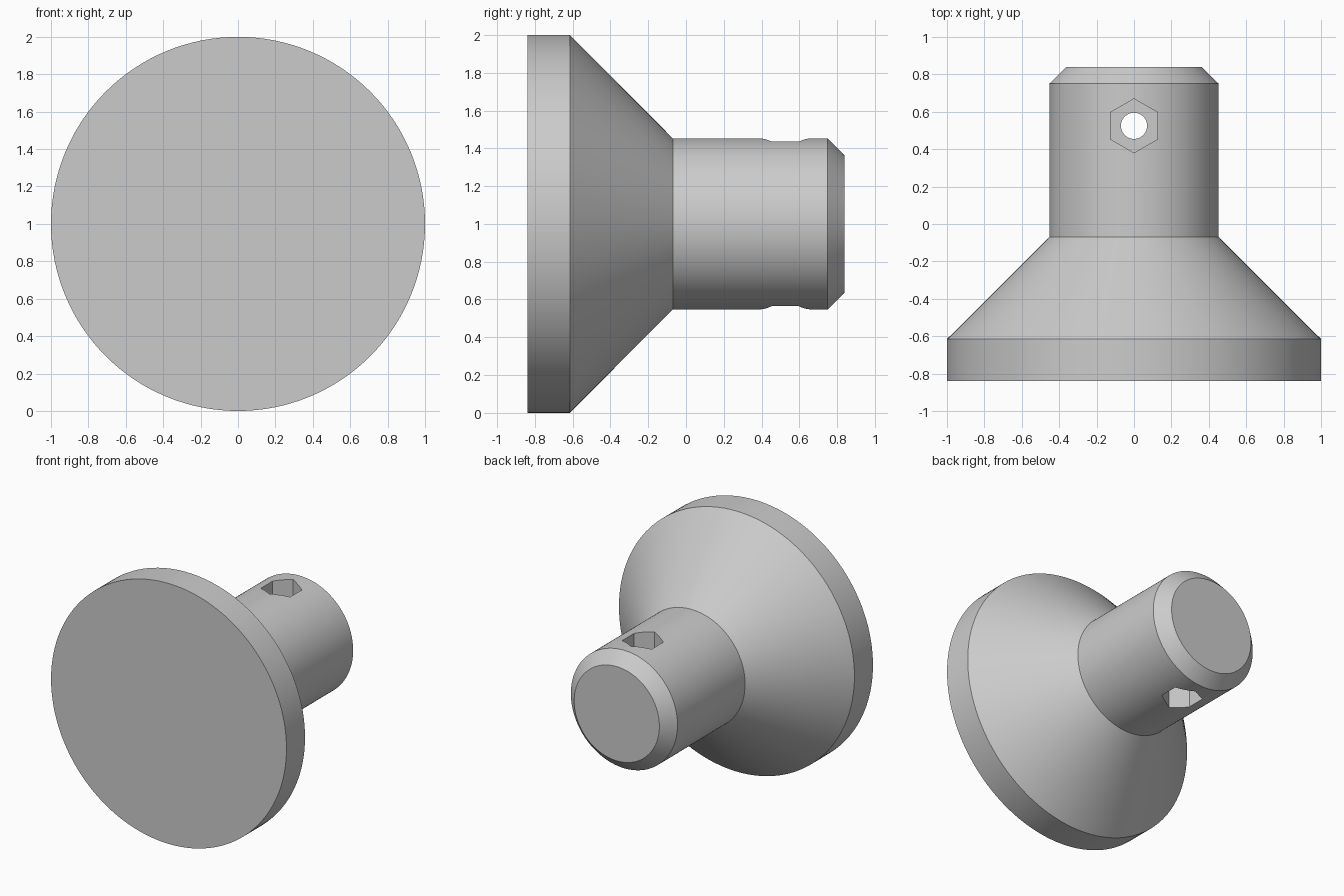
import bpy
import bmesh
import math
from mathutils import Matrix, Vector

default = bpy.data.objects.get("Cube")
if default:
    bpy.data.objects.remove(default)

SEGMENTS = 128
AXIS_Z = 1.0
PIN_Y = 0.525

grey = bpy.data.materials.new("plain_grey")
grey.use_nodes = True
colour = (0.6, 0.6, 0.6, 1)
grey.diffuse_color = colour
grey.node_tree.nodes["Principled BSDF"].inputs["Base Color"].default_value = colour


def add_object(name, bm):
    bmesh.ops.recalc_face_normals(bm, faces=bm.faces)
    mesh = bpy.data.meshes.new(name)
    bm.to_mesh(mesh)
    bm.free()
    mesh.materials.append(grey)
    obj = bpy.data.objects.new(name, mesh)
    bpy.context.collection.objects.link(obj)
    return obj


def turned(name, profile):
    """Spin (radius, y) points about the horizontal axis of the knob."""
    bm = bmesh.new()
    rings = []
    for radius, y in profile:
        ring = []
        for i in range(SEGMENTS):
            a = math.tau * i / SEGMENTS
            ring.append(bm.verts.new((radius * math.sin(a), y, AXIS_Z + radius * math.cos(a))))
        rings.append(ring)
    for low, high in zip(rings, rings[1:]):
        for i in range(SEGMENTS):
            j = (i + 1) % SEGMENTS
            bm.faces.new((low[i], low[j], high[j], high[i]))
    bm.faces.new(rings[0])
    bm.faces.new(rings[-1])
    return add_object(name, bm)


def drill(target, start, end, radius, sides):
    """Cut a straight prism-shaped hole from start to end."""
    start, end = Vector(start), Vector(end)
    way = end - start
    turn = way.to_track_quat("Z", "Y").to_matrix().to_4x4()
    spin = Matrix.Rotation(math.pi / 2 if abs(way.z) > 0.01 else 0, 4, "Z")
    bm = bmesh.new()
    bmesh.ops.create_cone(bm, cap_ends=True, segments=sides, radius1=radius, radius2=radius,
                          depth=way.length, matrix=spin)
    # Point the six-sided cutters along the length of the shaft
    if sides == 6:
        far = max(bm.verts, key=lambda v: v.co.y)
        if abs(far.co.x) > 0.01:
            bmesh.ops.rotate(bm, verts=bm.verts, matrix=Matrix.Rotation(math.pi / 6, 3, "Z"))
        turn = Matrix.Identity(4)
    bm.transform(Matrix.Translation((start + end) / 2) @ turn)
    cutter = add_object("hole_cutter", bm)
    cutter.hide_render = True
    mod = target.modifiers.new("hole", "BOOLEAN")
    mod.operation = "DIFFERENCE"
    mod.solver = "EXACT"
    mod.object = cutter
    bpy.context.view_layer.objects.active = target
    bpy.ops.object.modifier_apply(modifier=mod.name)
    bpy.data.objects.remove(cutter)


# Round flange, cone and chamfered shaft
knob = turned("flanged_knob", [(1, -0.84), (1, -0.615), (0.453, -0.07),
                               (0.453, 0.75), (0.362, 0.84)])

# Blind shaft bore and small locating hole in the front face
drill(knob, (0, -1, AXIS_Z), (0, 0.66, AXIS_Z), 0.228, 64)
drill(knob, (0, -1, 1.593), (0, -0.45, 1.593), 0.093, 48)

# Cross pin hole with a hexagonal recess at each end
drill(knob, (0, PIN_Y, 0.3), (0, PIN_Y, 1.7), 0.07, 48)
for side in (-1, 1):
    drill(knob, (0, PIN_Y, AXIS_Z + side * 0.26), (0, PIN_Y, AXIS_Z + side * 0.7), 0.1443, 6)

bpy.ops.object.select_all(action="DESELECT")
knob.select_set(True)
bpy.context.view_layer.objects.active = knob
bpy.ops.object.shade_smooth_by_angle(angle=math.radians(25))
